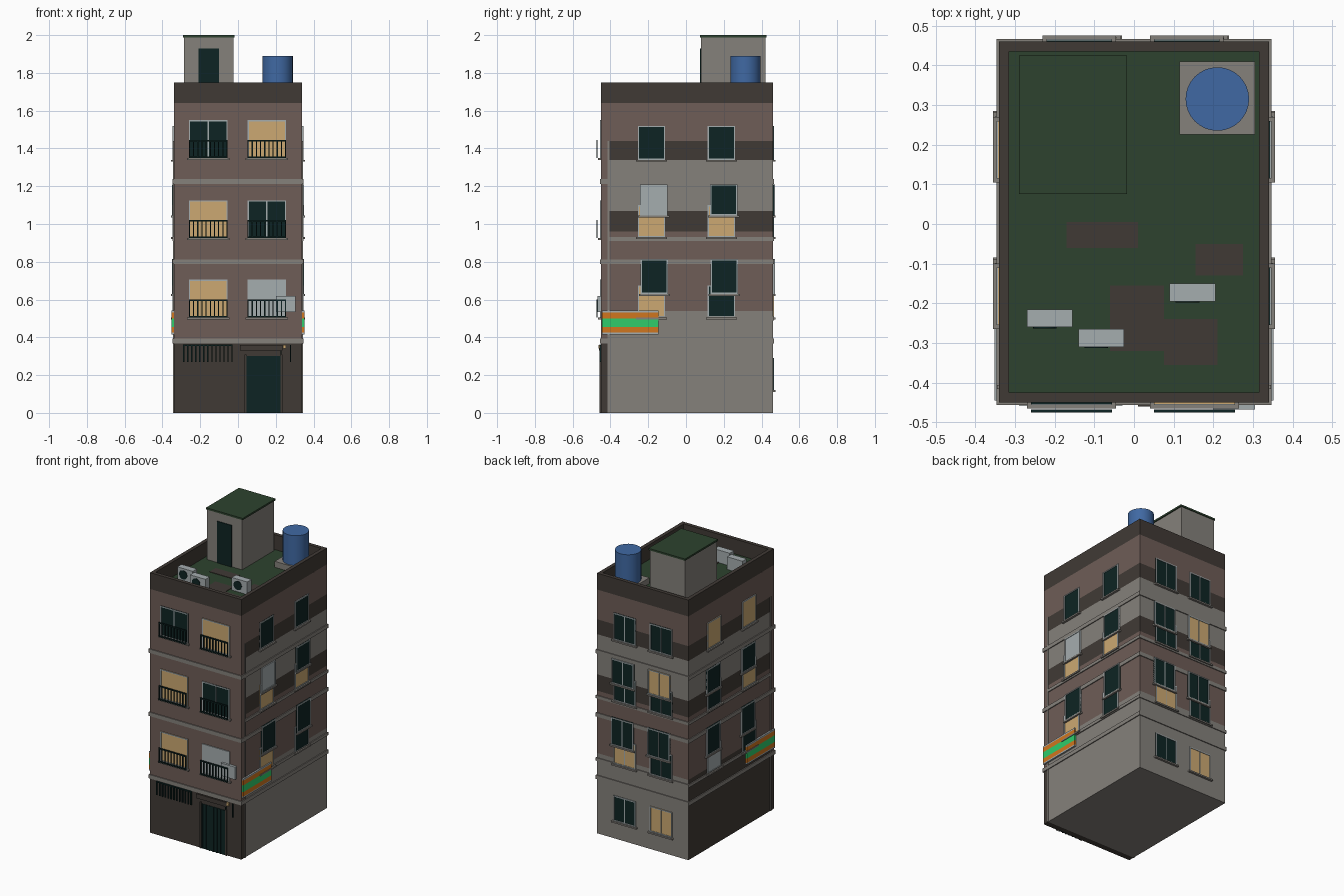
import bpy, bmesh
from mathutils import Matrix

cube = bpy.data.objects.get("Cube")
if cube:
    bpy.data.objects.remove(cube, do_unlink=True)

COLOURS = {
    "brown_wall": "6e5d57", "dark_trim": "403a35", "concrete": "85817b",
    "light_metal": "a5adaf", "lit_window": "cca972", "dark_glass": "0d2423",
    "roof_green": "2d422e", "tank_blue": "4069a3", "sign_orange": "d0761e",
    "sign_green": "2ecc6b",
}


def linear(h):
    c = int(h, 16) / 255
    return c / 12.92 if c <= 0.04045 else ((c + 0.055) / 1.055) ** 2.4


MATS = {}
for name, code in COLOURS.items():
    mat = bpy.data.materials.new(name)
    mat.use_nodes = True
    rgba = [linear(code[i:i + 2]) for i in (0, 2, 4)] + [1]
    mat.diffuse_color = rgba
    shader = next(n for n in mat.node_tree.nodes if n.type == "BSDF_PRINCIPLED")
    shader.inputs["Base Color"].default_value = rgba
    MATS[name] = mat

HALF, FRONT, BACK, SPLIT = 0.34, -0.45, 0.46, -0.41


def build(name, boxes):
    """One object from boxes (x0, x1, y0, y1, z0, z1, material)."""
    bm = bmesh.new()
    used = []
    for x0, x1, y0, y1, z0, z1, mat in boxes:
        if mat not in used:
            used.append(mat)
        m = Matrix.Translation(((x0 + x1) / 2, (y0 + y1) / 2, (z0 + z1) / 2))
        m = m @ Matrix.Diagonal((x1 - x0, y1 - y0, z1 - z0, 1))
        verts = bmesh.ops.create_cube(bm, size=1, matrix=m)["verts"]
        for f in {f for v in verts for f in v.link_faces}:
            f.material_index = used.index(mat)
    mesh = bpy.data.meshes.new(name)
    bm.to_mesh(mesh)
    bm.free()
    for mat in used:
        mesh.materials.append(MATS[mat])
    obj = bpy.data.objects.new(name, mesh)
    bpy.context.collection.objects.link(obj)
    return obj


def on_wall(side, u0, u1, z0, z1, d0, d1, mat):
    """Box on a wall: u runs along it, d outward from it."""
    if side == "front":
        return (u0, u1, FRONT - d1, FRONT - d0, z0, z1, mat)
    if side == "back":
        return (u0, u1, BACK + d0, BACK + d1, z0, z1, mat)
    if side == "left":
        return (HALF + d0, HALF + d1, u0, u1, z0, z1, mat)
    return (-HALF - d1, -HALF - d0, u0, u1, z0, z1, mat)


def cylinder(name, radius, depth, location, mat, sides=32, tilt=0.0):
    bpy.ops.mesh.primitive_cylinder_add(vertices=sides, radius=radius, depth=depth,
                                        location=location, rotation=(tilt, 0, 0))
    obj = bpy.context.object
    obj.name = name
    obj.data.materials.append(MATS[mat])
    bpy.ops.object.shade_smooth_by_angle()


def window(side, u0, u1, z0, z1, pane, lift=0.0, mullion=False):
    f, light = 0.007, "light_metal"
    boxes = [on_wall(side, u0, u1, z0, z1, -0.005, lift + 0.003, pane)]
    for a, b, c, d in ((u0, u0 + f, z0, z1), (u1 - f, u1, z0, z1),
                       (u0 + f, u1 - f, z1 - f, z1), (u0 + f, u1 - f, z0, z0 + f)):
        boxes.append(on_wall(side, a, b, c, d, -0.005, lift + 0.006, light))
    if mullion:
        mid = (u0 + u1) / 2
        boxes.append(on_wall(side, mid - 0.003, mid + 0.003, z0 + f, z1 - f, 0, lift + 0.005, light))
    boxes.append(on_wall(side, u0 - 0.01, u1 + 0.01, z0 - 0.01, z0, -0.005, 0.015, "concrete"))
    build(f"{side}_window", boxes)


# Main walls: banded rear block and plain front facade
bands = [(0, 0.54, "concrete"), (0.54, 0.96, "brown_wall"), (0.96, 1.07, "dark_trim"),
         (1.07, 1.34, "concrete"), (1.34, 1.44, "dark_trim"), (1.44, 1.64, "brown_wall")]
walls = build("rear_walls", [(-HALF, HALF, SPLIT, BACK, a, b, m) for a, b, m in bands])
dark = list(walls.data.materials).index(MATS["dark_trim"])
for face in walls.data.polygons:
    if face.normal.x < -0.9 and face.center.z < 0.5:
        face.material_index = dark
build("front_facade", [(-HALF, HALF, FRONT, SPLIT, 0, 0.37, "dark_trim"),
                       (-HALF, HALF, FRONT, SPLIT, 0.37, 1.64, "brown_wall")])

# Parapet and roof deck
build("roof_deck", [(-0.33, 0.33, -0.44, 0.45, 1.62, 1.65, "roof_green")])
t = 0.025
build("parapet", [(-HALF, HALF, FRONT, FRONT + t, 1.64, 1.75, "dark_trim"),
                  (-HALF, HALF, BACK - t, BACK, 1.64, 1.75, "dark_trim"),
                  (-HALF, -HALF + t, FRONT + t, BACK - t, 1.64, 1.75, "dark_trim"),
                  (HALF - t, HALF, FRONT + t, BACK - t, 1.64, 1.75, "dark_trim")])

# Floor ledges and corner pipes
e = 0.006
for z in (0.38, 0.80, 1.225):
    build("floor_ledge", [(-HALF - e, HALF + e, FRONT - e, BACK + e, z - 0.013, z + 0.013, "concrete")])
for z in (0.5, 0.92):
    build("rear_ledge", [(-HALF - e, HALF + e, SPLIT, BACK + e, z - 0.01, z + 0.01, "concrete")])
for side in ("left", "right"):
    build(f"{side}_corner_pipe", [on_wall(side, -0.416, -0.406, 0, 1.44, 0, 0.005, "concrete")])

# Front windows with balcony railings
LIT, GLASS, METAL = "lit_window", "dark_glass", "light_metal"
for z, panes in ((0.505, (LIT, METAL)), (0.925, (LIT, GLASS)), (1.35, (GLASS, LIT))):
    for u, pane in zip((-0.26, 0.05), panes):
        window("front", u, u + 0.205, z, z + 0.2, pane, mullion=pane == GLASS)
        rails = [on_wall("front", u, u + 0.205, z + h, z + h + 0.008, 0.018, 0.025, GLASS)
                 for h in (0, 0.088)]
        for i in range(10):
            b = u + i * 0.0221
            rails.append(on_wall("front", b, b + 0.006, z, z + 0.09, 0.019, 0.024, GLASS))
        build("balcony_railing", rails)
build("wall_air_conditioner", [on_wall("front", 0.2, 0.305, 0.535, 0.62, 0, 0.018, METAL)])

# Side and back windows: top row, then two overlapping rows per lower floor
rows = [
    (1.34, 0.18, 0, 0), (0.93, 0.17, 0, 0), (1.045, 0.165, 0.012, 0.004),
    (0.505, 0.17, 0, 0), (0.63, 0.185, 0.015, 0.004),
]
panes = {
    "left": [(GLASS, GLASS), (LIT, LIT), (METAL, GLASS), (LIT, GLASS), (GLASS, GLASS)],
    "right": [(LIT, LIT), (LIT, GLASS), (GLASS, GLASS), (GLASS, METAL), (GLASS, GLASS)],
    "back": [(GLASS, GLASS), (GLASS, GLASS), (LIT, GLASS), (GLASS, LIT), (GLASS, GLASS)],
}
for side, choices in panes.items():
    starts, width = ((-0.22, 0.05), 0.165) if side == "back" else ((-0.255, 0.115), 0.145)
    for (z, h, shift, lift), pair in zip(rows, choices):
        for u, pane in zip(starts, pair):
            window(side, u + shift, u + shift + width, z, z + h, pane, lift, side == "back")
for u, pane in ((-0.22, LIT), (0.05, GLASS)):
    window("back", u, u + 0.165, 0.12, 0.29, pane, mullion=True)

# Striped side signs
for side in ("left", "right"):
    stripes = [(0.415, 0.425, METAL), (0.425, 0.455, "sign_orange"), (0.455, 0.5, "sign_green"),
               (0.5, 0.532, "sign_orange"), (0.532, 0.542, METAL)]
    build(f"{side}_sign", [on_wall(side, -0.445, -0.145, a, b, 0, 0.011, m) for a, b, m in stripes])

# Ground floor entrance: door with bars, vent grille, canopy and lamp
door = [on_wall("front", 0.045, 0.225, 0, 0.3, -0.01, 0.003, GLASS)]
for i in range(7):
    b = 0.05 + i * 0.027
    door.append(on_wall("front", b, b + 0.006, 0, 0.3, 0.003, 0.007, GLASS))
build("entrance_door", door)
build("door_surround", [on_wall("front", 0.035, 0.045, 0, 0.31, 0, 0.008, "dark_trim"),
                        on_wall("front", 0.225, 0.235, 0, 0.31, 0, 0.008, "dark_trim"),
                        on_wall("front", 0.01, 0.235, 0.33, 0.36, 0, 0.01, "dark_trim")])
grille = [on_wall("front", -0.29, -0.03, 0.355, 0.362, 0, 0.008, GLASS)]
for i in range(13):
    b = -0.29 + i * 0.0212
    grille.append(on_wall("front", b, b + 0.007, 0.27, 0.36, 0, 0.008, GLASS))
for b in (0.225, 0.275):
    grille.append(on_wall("front", b, b + 0.006, 0.27, 0.36, 0, 0.008, GLASS))
build("vent_grille", grille)
build("door_lamp", [on_wall("front", 0.237, 0.253, 0.34, 0.36, 0, 0.012, LIT)])

# Stair house on the roof
build("stair_house", [(-0.285, -0.025, 0.08, 0.42, 1.64, 1.99, "concrete")])
build("stair_house_cap", [(-0.29, -0.018, 0.075, 0.425, 1.988, 2.0, "roof_green")])
build("stair_house_door", [(-0.21, -0.1, 0.075, 0.085, 1.65, 1.93, GLASS)])

# Water tank on its plinth
build("tank_plinth", [(0.115, 0.305, 0.225, 0.41, 1.64, 1.69, "concrete")])
cylinder("water_tank", 0.08, 0.2, (0.21, 0.315, 1.79), "tank_blue")

# Roof patches and air conditioners
for x, y, w, d in ((-0.17, -0.06, 0.18, 0.065), (0.155, -0.13, 0.12, 0.08),
                   (-0.06, -0.32, 0.135, 0.165), (0.075, -0.355, 0.135, 0.115)):
    build("roof_patch", [(x, x + w, y, y + d, 1.648, 1.653, "dark_trim")])
for x, y in ((-0.27, -0.26), (-0.14, -0.31), (0.09, -0.195)):
    build("roof_air_conditioner", [(x, x + 0.115, y, y + 0.045, 1.65, 1.735, METAL)])
    cylinder("fan", 0.03, 0.006, (x + 0.045, y, 1.693), GLASS, 16, 1.5708)
